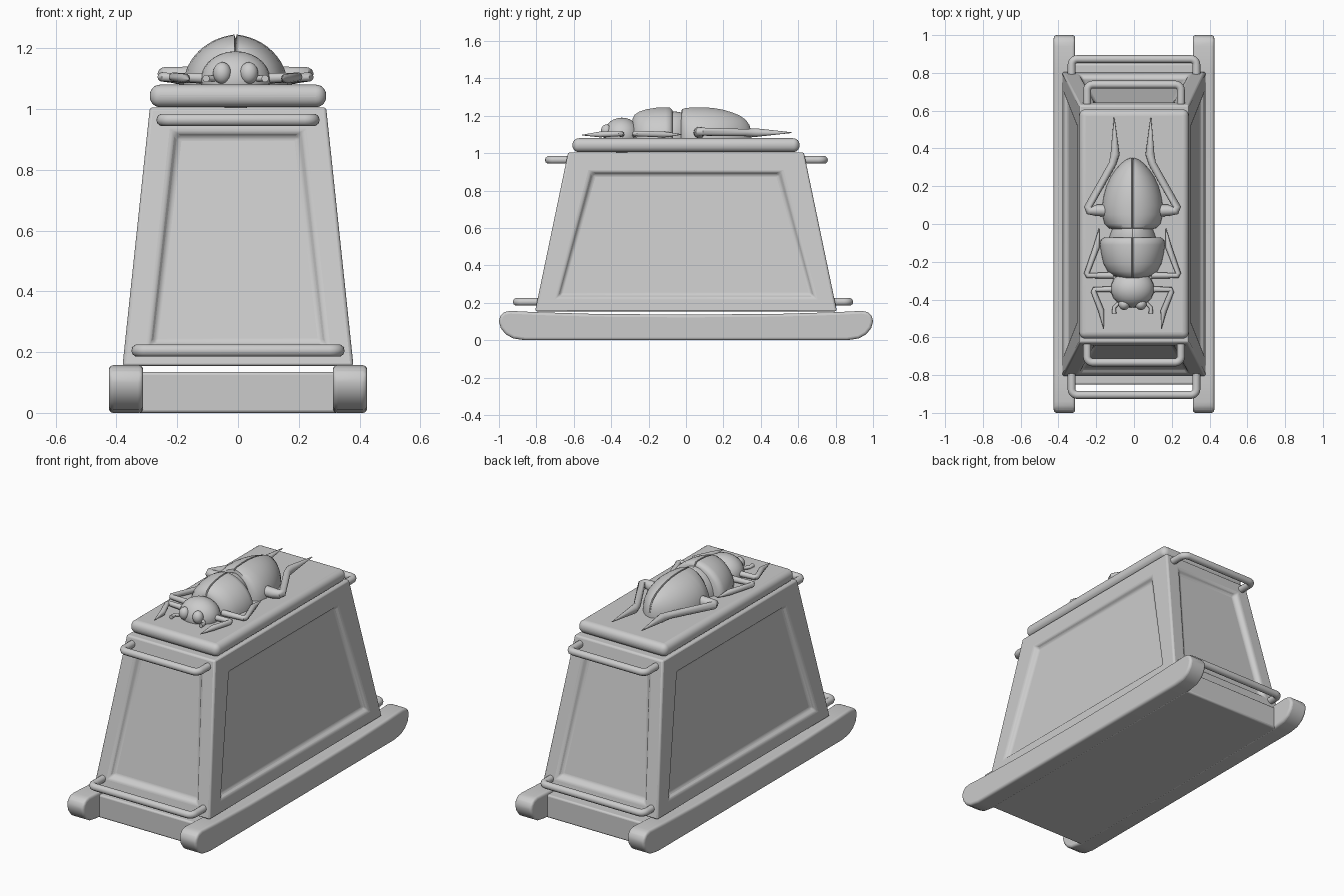
import bpy, bmesh, math

if "Cube" in bpy.data.objects:
    bpy.data.objects.remove(bpy.data.objects["Cube"])

CX = -0.008   # centre line of the beetle
LID = 1.08    # top of the lid


def finish(name, bm, bevel=0, seg=3, angle=40):
    bmesh.ops.remove_doubles(bm, verts=bm.verts, dist=1e-5)
    bmesh.ops.recalc_face_normals(bm, faces=bm.faces)
    me = bpy.data.meshes.new(name)
    bm.to_mesh(me)
    bm.free()
    ob = bpy.data.objects.new(name, me)
    bpy.context.collection.objects.link(ob)
    if bevel:
        m = ob.modifiers.new("bevel", 'BEVEL')
        m.width, m.segments, m.limit_method = bevel, seg, 'ANGLE'
        m.angle_limit = math.radians(28)
    smooth(ob, angle)
    return ob


def smooth(ob, angle=40):
    bpy.ops.object.select_all(action='DESELECT')
    ob.select_set(True)
    bpy.context.view_layer.objects.active = ob
    bpy.ops.object.shade_smooth_by_angle(angle=math.radians(angle))


def box(name, x, y, z0, z1, bevel, seg=3):
    bm = bmesh.new()
    bmesh.ops.create_cube(bm, size=1)
    for v in bm.verts:
        v.co = (v.co.x * 2 * x, v.co.y * 2 * y, z0 if v.co.z < 0 else z1)
    return finish(name, bm, bevel, seg)


def tube(name, pts, radii):
    cu = bpy.data.curves.new(name, 'CURVE')
    cu.dimensions, cu.bevel_depth, cu.bevel_resolution = '3D', 1.0, 3
    cu.use_fill_caps = True
    sp = cu.splines.new('POLY')
    sp.points.add(len(pts) - 1)
    for p, co, r in zip(sp.points, pts, radii):
        p.co, p.radius = (*co, 1), r
    ob = bpy.data.objects.new(name, cu)
    bpy.context.collection.objects.link(ob)
    bpy.ops.object.select_all(action='DESELECT')
    ob.select_set(True)
    bpy.context.view_layer.objects.active = ob
    bpy.ops.object.convert(target='MESH')
    smooth(bpy.context.object)


def ball(name, loc, size):
    bm = bmesh.new()
    bmesh.ops.create_uvsphere(bm, u_segments=24, v_segments=14, radius=1)
    for v in bm.verts:
        v.co = [l + c * s for l, c, s in zip(loc, v.co, size)]
    finish(name, bm)


# sled: cross slab and two runners with upturned ends
box("base_slab", 0.33, 0.85, 0.0, 0.135, 0.01)
half = [(0.0, 0.137), (0.5, 0.141), (0.8, 0.15), (0.94, 0.157), (0.975, 0.15), (0.995, 0.128),
        (1.0, 0.1), (0.99, 0.065), (0.965, 0.033), (0.925, 0.01), (0.86, 0.0)]
outline = half + [(-y, z) for y, z in half[:0:-1]]
for side, s in (("left", -1), ("right", 1)):
    bm = bmesh.new()
    face = bm.faces.new([bm.verts.new((s * 0.312, y, z)) for y, z in outline])
    ext = bmesh.ops.extrude_face_region(bm, geom=[face])
    for v in ext["geom"]:
        if isinstance(v, bmesh.types.BMVert):
            v.co.x = s * 0.425
    finish(side + "_runner", bm, 0.024, 4)

# tapered chest with a sunken panel on each of its four sides
Z0, Z1 = 0.155, 1.005
BX, TX, BY, TY = 0.38, 0.29, 0.807, 0.63


def lerp(a, b, z):
    return a + (b - a) * (z - Z0) / (Z1 - Z0)


bm = bmesh.new()


def panel_side(along_x, s, zb, zt, wb, wt):
    def point(u, z, depth=0):
        if along_x:
            return bm.verts.new((u, s * (lerp(BY, TY, z) - depth), z))
        return bm.verts.new((s * (lerp(BX, TX, z) - depth), u, z))
    b, t = (BX, TX) if along_x else (BY, TY)
    g, d = 0.02, 0.025
    rings = [[point(-b, Z0), point(b, Z0), point(t, Z1), point(-t, Z1)],
             [point(-wb, zb), point(wb, zb), point(wt, zt), point(-wt, zt)],
             [point(-wb + g, zb + g, d), point(wb - g, zb + g, d),
              point(wt - g, zt - g, d), point(-wt + g, zt - g, d)]]
    for a, c in zip(rings, rings[1:]):
        for i in range(4):
            j = (i + 1) % 4
            bm.faces.new((a[i], a[j], c[j], c[i]))
    bm.faces.new(rings[-1])


for s in (-1, 1):
    panel_side(True, s, 0.215, 0.925, 0.293, 0.215)
    panel_side(False, s, 0.225, 0.903, 0.69, 0.512)
for z, x, y in ((Z0, BX, BY), (Z1, TX, TY)):
    bm.faces.new([bm.verts.new((a * x, b * y, z)) for a, b in ((-1, -1), (1, -1), (1, 1), (-1, 1))])
finish("chest", bm, 0.01, 3)

# lid with rounded rim
box("lid", 0.29, 0.607, 1.006, LID, 0.034, 6)


# carrying handles, two at each end
def handle(name, s, w, y_in, y_out, z):
    r = 0.03
    corner = [(w - r + r * math.sin(a), y_out - r + r * math.cos(a))
              for a in [math.pi / 2 * i / 5 for i in range(5, -1, -1)]]
    arm = [(w, y_in)] + corner
    pts = [(x, s * y, z) for x, y in arm] + [(-x, s * y, z) for x, y in arm[::-1]]
    tube(name, pts, [0.021] * len(pts))


handle("front_lower_handle", -1, 0.33, 0.77, 0.905, 0.205)
handle("back_lower_handle", 1, 0.33, 0.77, 0.873, 0.205)
handle("front_upper_handle", -1, 0.248, 0.60, 0.733, 0.964)
handle("back_upper_handle", 1, 0.248, 0.60, 0.738, 0.964)


# beetle shells: arched sections lofted along y, with a seam down the middle
def shell(name, stations, groove=0.014, ridge=0.012):
    bm = bmesh.new()
    rows = []
    for y, w, h in stations:
        right = [(0.004, h)]
        for i in range(1, 13):
            a = math.pi / 2 * i / 12
            right.append((w * math.sin(a), (h - ridge) * math.cos(a) + ridge * (1 - i / 12) ** 2))
        sec = [(-x, z) for x, z in right[::-1]] + [(0, max(h - groove, 0))] + right
        rows.append([bm.verts.new((CX + x, y, LID - 0.005 + z)) for x, z in sec])
    for a, b in zip(rows, rows[1:]):
        for i in range(len(a) - 1):
            bm.faces.new((a[i], a[i + 1], b[i + 1], b[i]))
    bm.faces.new(rows[0])
    bm.faces.new(rows[-1])
    finish(name, bm, angle=50)


shell("abdomen", [(-0.028, 0.105, 0.12), (-0.022, 0.125, 0.16), (0.0, 0.148, 0.167), (0.05, 0.16, 0.17),
                  (0.1, 0.16, 0.17), (0.15, 0.152, 0.166), (0.2, 0.138, 0.157), (0.25, 0.115, 0.142),
                  (0.29, 0.088, 0.125), (0.32, 0.06, 0.103), (0.34, 0.035, 0.075), (0.35, 0.01, 0.035)])
shell("waist", [(-0.09, 0.125, 0.145), (-0.06, 0.12, 0.148), (-0.035, 0.11, 0.145), (-0.02, 0.1, 0.14)],
      0.002, 0.006)
shell("thorax", [(-0.285, 0.07, 0.11), (-0.275, 0.1, 0.13), (-0.25, 0.132, 0.147), (-0.21, 0.153, 0.16),
                 (-0.16, 0.165, 0.168), (-0.11, 0.172, 0.17), (-0.085, 0.168, 0.168), (-0.072, 0.15, 0.155)])

# head and eyes
ball("head", (CX, -0.343, 1.095), (0.115, 0.1, 0.095))
for side, s in (("left", -1), ("right", 1)):
    ball(side + "_eye", (CX + s * 0.044, -0.425, 1.118), (0.03, 0.03, 0.036))

    # legs and feelers as tapered tubes, mirrored about the beetle's centre line
    def limb(name, pts):
        tube(side + "_" + name, [(CX + s * x, y, z) for x, y, z, r in pts], [p[3] for p in pts])

    limb("front_leg", [(0.06, -0.345, 1.1, 0.018), (0.2, -0.347, 1.105, 0.015), (0.205, -0.36, 1.105, 0.015),
                       (0.165, -0.46, 1.1, 0.016), (0.152, -0.555, 1.097, 0.002)])
    limb("middle_leg", [(0.1, -0.272, 1.1, 0.018), (0.235, -0.273, 1.105, 0.015), (0.242, -0.26, 1.105, 0.015),
                        (0.19, -0.12, 1.1, 0.017), (0.177, -0.025, 1.1, 0.002)])
    limb("hind_leg", [(0.1, 0.07, 1.11, 0.033), (0.19, 0.072, 1.11, 0.03), (0.228, 0.072, 1.115, 0.024),
                      (0.235, 0.09, 1.115, 0.022), (0.105, 0.32, 1.11, 0.02), (0.092, 0.37, 1.11, 0.024),
                      (0.097, 0.565, 1.11, 0.002)])
    limb("feeler", [(0.06, -0.41, 1.1, 0.01), (0.085, -0.43, 1.1, 0.01), (0.097, -0.442, 1.1, 0.01),
                    (0.097, -0.475, 1.1, 0.012)])
